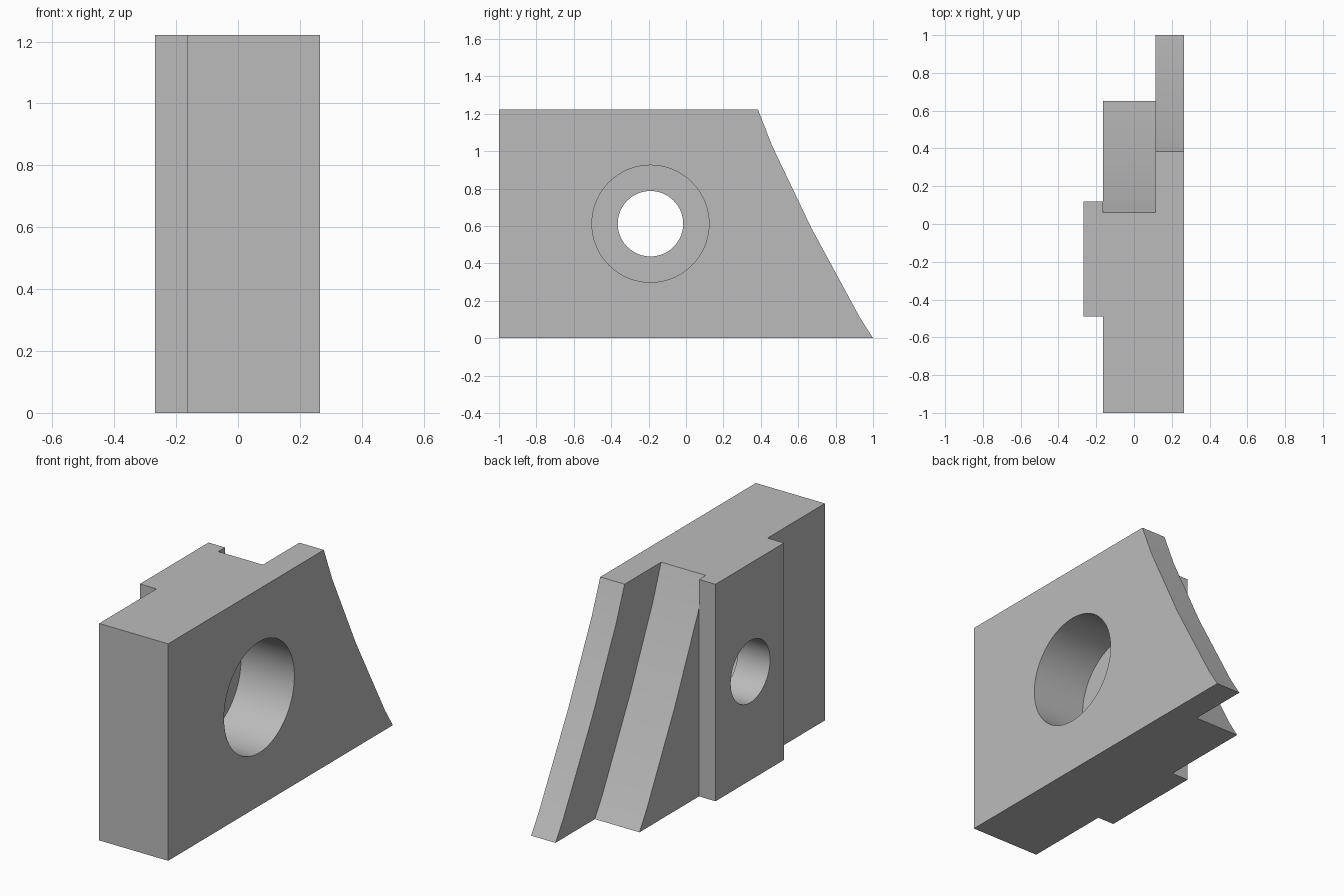
import bpy
import bmesh
import math

if "Cube" in bpy.data.objects:
    bpy.data.objects.remove(bpy.data.objects["Cube"], do_unlink=True)

grey = bpy.data.materials.new("Plain grey")
grey.use_nodes = True
grey.diffuse_color = (0.5, 0.5, 0.5, 1)
grey.node_tree.nodes["Principled BSDF"].inputs["Base Color"].default_value = (0.5, 0.5, 0.5, 1)

HEIGHT = 1.222
HOLE_Y, HOLE_Z = -0.19, 0.612


def prism(name, outline, x0, x1):
    """Solid made by extruding a (y, z) outline along x."""
    bm = bmesh.new()
    face = bm.faces.new([bm.verts.new((x0, y, z)) for y, z in outline])
    ext = bmesh.ops.extrude_face_region(bm, geom=[face])
    moved = [v for v in ext["geom"] if isinstance(v, bmesh.types.BMVert)]
    bmesh.ops.translate(bm, verts=moved, vec=(x1 - x0, 0, 0))
    bmesh.ops.recalc_face_normals(bm, faces=bm.faces)
    mesh = bpy.data.meshes.new(name)
    bm.to_mesh(mesh)
    bm.free()
    mesh.materials.append(grey)
    obj = bpy.data.objects.new(name, mesh)
    bpy.context.collection.objects.link(obj)
    return obj


def circle(radius, count=72):
    steps = [2 * math.pi * i / count for i in range(count)]
    return [(HOLE_Y + radius * math.cos(a), HOLE_Z + radius * math.sin(a)) for a in steps]


def sloped_plate(top_y, bottom_y):
    """Plate outline whose back edge is a shallow hollow curve."""
    curve = [(0.0, HEIGHT), (0.122, 1.03), (0.463, 0.59), (0.886, 0.11), (1.0, 0.0)]
    back = [(top_y + t * (bottom_y - top_y), z) for t, z in curve]
    return [(-1, 0), (-1, HEIGHT)] + back


def combine(body, other, operation):
    mod = body.modifiers.new(operation.title(), "BOOLEAN")
    mod.operation = operation
    mod.solver = "EXACT"
    mod.object = other
    bpy.context.view_layer.objects.active = body
    bpy.ops.object.modifier_apply(modifier=mod.name)
    bpy.data.objects.remove(other, do_unlink=True)


# Stepped body: long outer plate, shorter middle plate, narrow guide rail
body = prism("clamp_block", sloped_plate(0.385, 1.0), 0.113, 0.265)
middle = prism("middle_plate", sloped_plate(0.06, 0.65), -0.165, 0.113)
rail = prism("guide_rail", [(-0.49, 0), (-0.49, HEIGHT), (0.12, HEIGHT), (0.12, 0)], -0.268, -0.165)
combine(body, middle, "UNION")
combine(body, rail, "UNION")

# Counterbored through hole
combine(body, prism("bore_cutter", circle(0.313), -0.068, 0.4), "DIFFERENCE")
combine(body, prism("hole_cutter", circle(0.175), -0.4, 0.1), "DIFFERENCE")

# Smooth bores with crisp edges
bpy.ops.object.select_all(action="DESELECT")
body.select_set(True)
bpy.context.view_layer.objects.active = body
bpy.ops.object.shade_smooth_by_angle(angle=math.radians(30))
